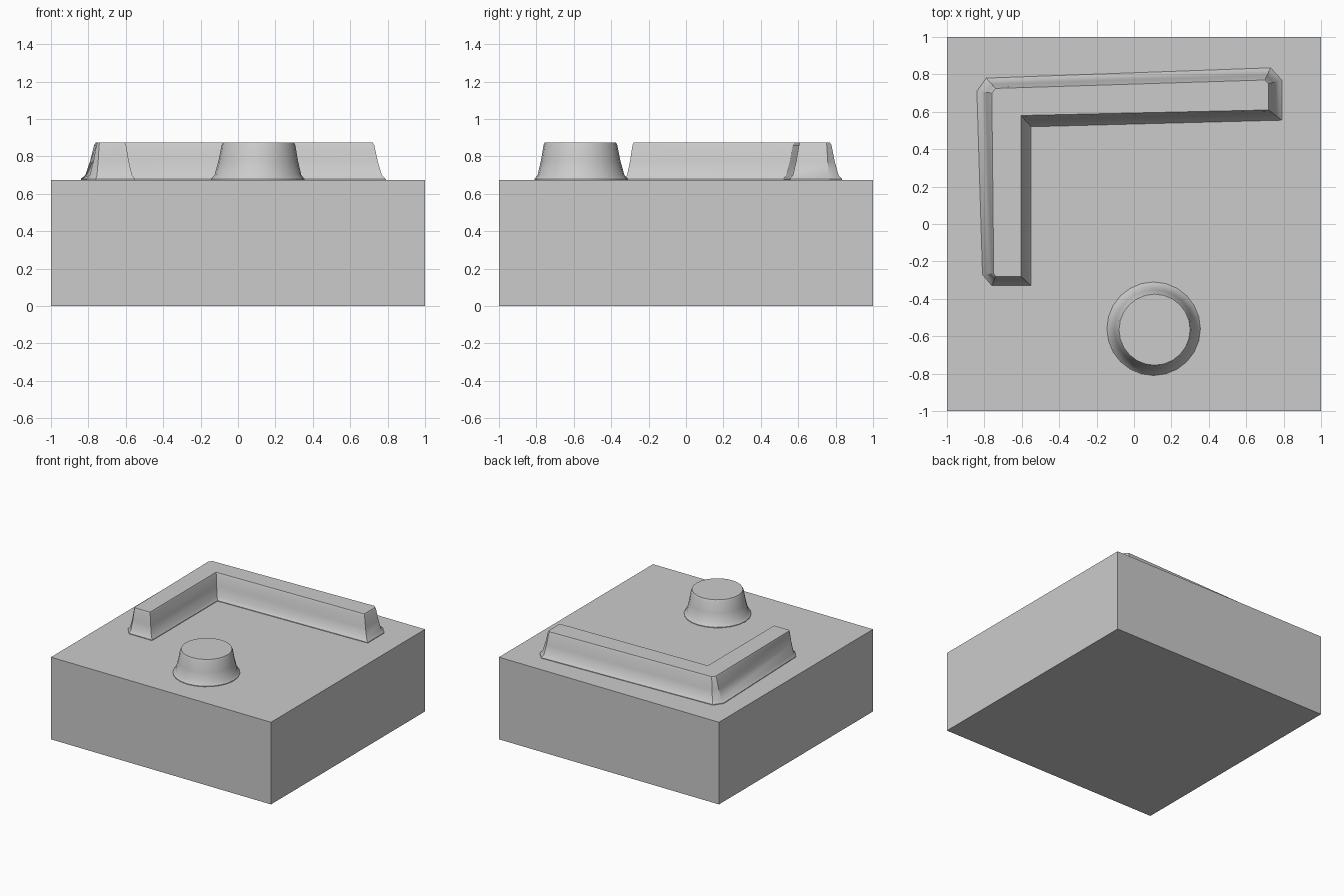
import bpy
import bmesh
import math

cube = bpy.data.objects.get("Cube")
if cube:
    bpy.data.objects.remove(cube, do_unlink=True)

BASE_TOP = 0.675
# Flared wall profile: height above the base, blend from foot to crown outline
WALL = [(-0.01, 0), (0.005, 0), (0.025, 0.3), (0.1, 0.62), (0.185, 0.88), (0.2, 1)]

grey = bpy.data.materials.new("plain_grey")
grey.use_nodes = True
colour = (0.6, 0.6, 0.6, 1)
grey.diffuse_color = colour
grey.node_tree.nodes["Principled BSDF"].inputs["Base Color"].default_value = colour


def finish(bm, name):
    bmesh.ops.recalc_face_normals(bm, faces=bm.faces[:])
    mesh = bpy.data.meshes.new(name)
    bm.to_mesh(mesh)
    bm.free()
    mesh.materials.append(grey)
    obj = bpy.data.objects.new(name, mesh)
    bpy.context.collection.objects.link(obj)
    return obj


def flared_block(name, foot, crown):
    """Loft a foot outline up to a crown outline along the wall profile."""
    bm = bmesh.new()
    rings = []
    for height, t in WALL:
        rings.append([bm.verts.new((a[0] + (b[0] - a[0]) * t,
                                    a[1] + (b[1] - a[1]) * t,
                                    BASE_TOP + height))
                      for a, b in zip(foot, crown)])
    count = len(foot)
    for low, high in zip(rings, rings[1:]):
        for i in range(count):
            j = (i + 1) % count
            bm.faces.new((low[i], low[j], high[j], high[i]))
    bm.faces.new(rings[0])
    bm.faces.new(rings[-1])
    obj = finish(bm, name)
    bpy.ops.object.select_all(action="DESELECT")
    obj.select_set(True)
    bpy.context.view_layer.objects.active = obj
    bpy.ops.object.shade_smooth_by_angle(angle=math.radians(32))
    return obj


def circle(cx, cy, radius, sides=24):
    return [(cx + radius * math.cos(math.tau * i / sides),
             cy + radius * math.sin(math.tau * i / sides)) for i in range(sides)]


# Square base block
bm = bmesh.new()
bmesh.ops.create_cube(bm, size=1)
for v in bm.verts:
    v.co = (v.co.x * 2, v.co.y * 2, (v.co.z + 0.5) * BASE_TOP)
finish(bm, "base_block")

# L-shaped ridge, from the front tip round to the right-hand end
foot = [(-0.76, -0.33), (-0.55, -0.33), (-0.55, 0.52), (0.79, 0.555),
        (0.79, 0.77), (0.73, 0.835), (-0.79, 0.78), (-0.84, 0.71), (-0.81, -0.27)]
crown = [(-0.74, -0.28), (-0.605, -0.28), (-0.605, 0.58), (0.72, 0.61),
         (0.72, 0.75), (0.70, 0.77), (-0.74, 0.725), (-0.76, 0.70), (-0.75, -0.265)]
flared_block("corner_ridge", foot, crown)

# Round knob
flared_block("round_knob", circle(0.105, -0.56, 0.25), circle(0.11, -0.565, 0.19))
